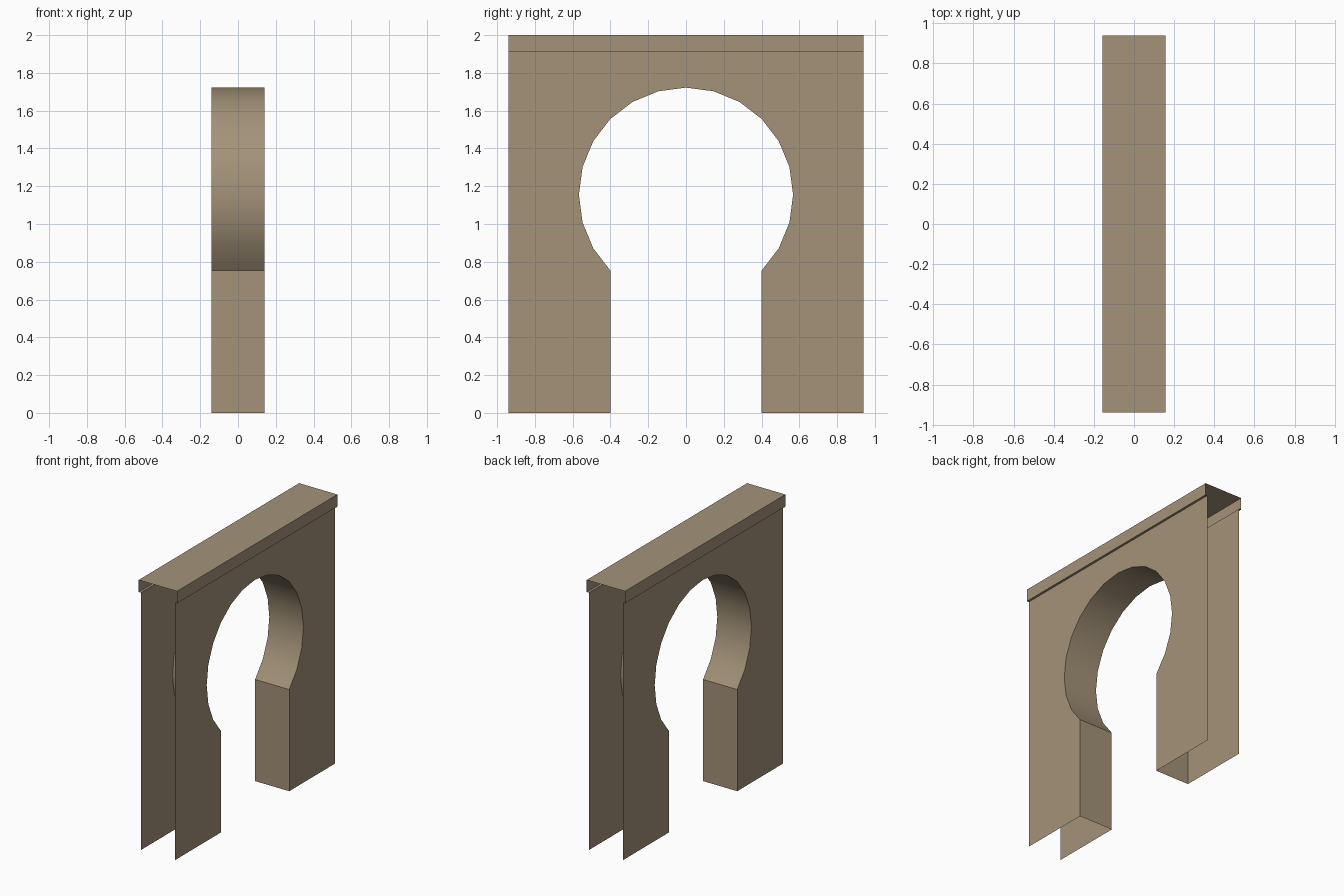
import bpy, bmesh, math

if "Cube" in bpy.data.objects:
    bpy.data.objects.remove(bpy.data.objects["Cube"])

HALF_T, HALF_W = 0.14, 0.94      # wall half thickness and half width
CAP_Z, TOP_Z, CAP_HALF = 1.91, 2.0, 0.157
R, CZ = 0.567, 1.155             # keyhole arch radius and centre height

stone = bpy.data.materials.new("tan_stone")
stone.diffuse_color = (0.37, 0.29, 0.19, 1)
stone.use_nodes = True
stone.node_tree.nodes["Principled BSDF"].inputs["Base Color"].default_value = stone.diffuse_color


def make_object(name, bm):
    mesh = bpy.data.meshes.new(name)
    bm.to_mesh(mesh)
    bm.free()
    mesh.materials.append(stone)
    obj = bpy.data.objects.new(name, mesh)
    bpy.context.collection.objects.link(obj)
    return obj


# Wall: two faces with a keyhole opening, joined by the arch lining
# (outer ends, underside and top are left open)
arch = [(R * math.sin(math.radians(a)), CZ + R * math.cos(math.radians(a)))
        for a in range(-135, 136, 15)]
opening = [(arch[0][0], 0)] + arch + [(arch[-1][0], 0)]
outline = opening + [(HALF_W, 0), (HALF_W, CAP_Z), (-HALF_W, CAP_Z), (-HALF_W, 0)]

bm = bmesh.new()
right = [bm.verts.new((HALF_T, y, z)) for y, z in outline]
left = [bm.verts.new((-HALF_T, y, z)) for y, z in outline]
bm.faces.new(right[::-1])
bm.faces.new(left)
last = len(opening) - 2
for i in range(last + 1):
    f = bm.faces.new((right[i], right[i + 1], left[i + 1], left[i]))
    f.smooth = 0 < i < last      # curved lining smooth, jambs flat
bm.normal_update()
for f in bm.faces:               # both wall sides face outward
    if abs(f.normal.x) > 0.9 and f.normal.x * f.calc_center_median().x < 0:
        f.normal_flip()
for f in bm.faces:               # lining faces into the opening
    if abs(f.normal.x) < 0.5:
        c = f.calc_center_median()
        if f.normal.y * -c.y + f.normal.z * (min(c.z, CZ) - c.z) < 0:
            f.normal_flip()
        elif c.z < CZ and f.normal.y * c.y > 0:
            f.normal_flip()
make_object("arched_wall", bm)

# Cap: overhanging coping strip, open at both ends, with narrow lips below
profile = [(HALF_T, CAP_Z), (CAP_HALF, CAP_Z), (CAP_HALF, TOP_Z),
           (-CAP_HALF, TOP_Z), (-CAP_HALF, CAP_Z), (-HALF_T, CAP_Z)]
bm = bmesh.new()
near = [bm.verts.new((x, -HALF_W, z)) for x, z in profile]
far = [bm.verts.new((x, HALF_W, z)) for x, z in profile]
for i in range(len(profile) - 1):
    bm.faces.new((near[i], near[i + 1], far[i + 1], far[i]))
make_object("top_cap", bm)
